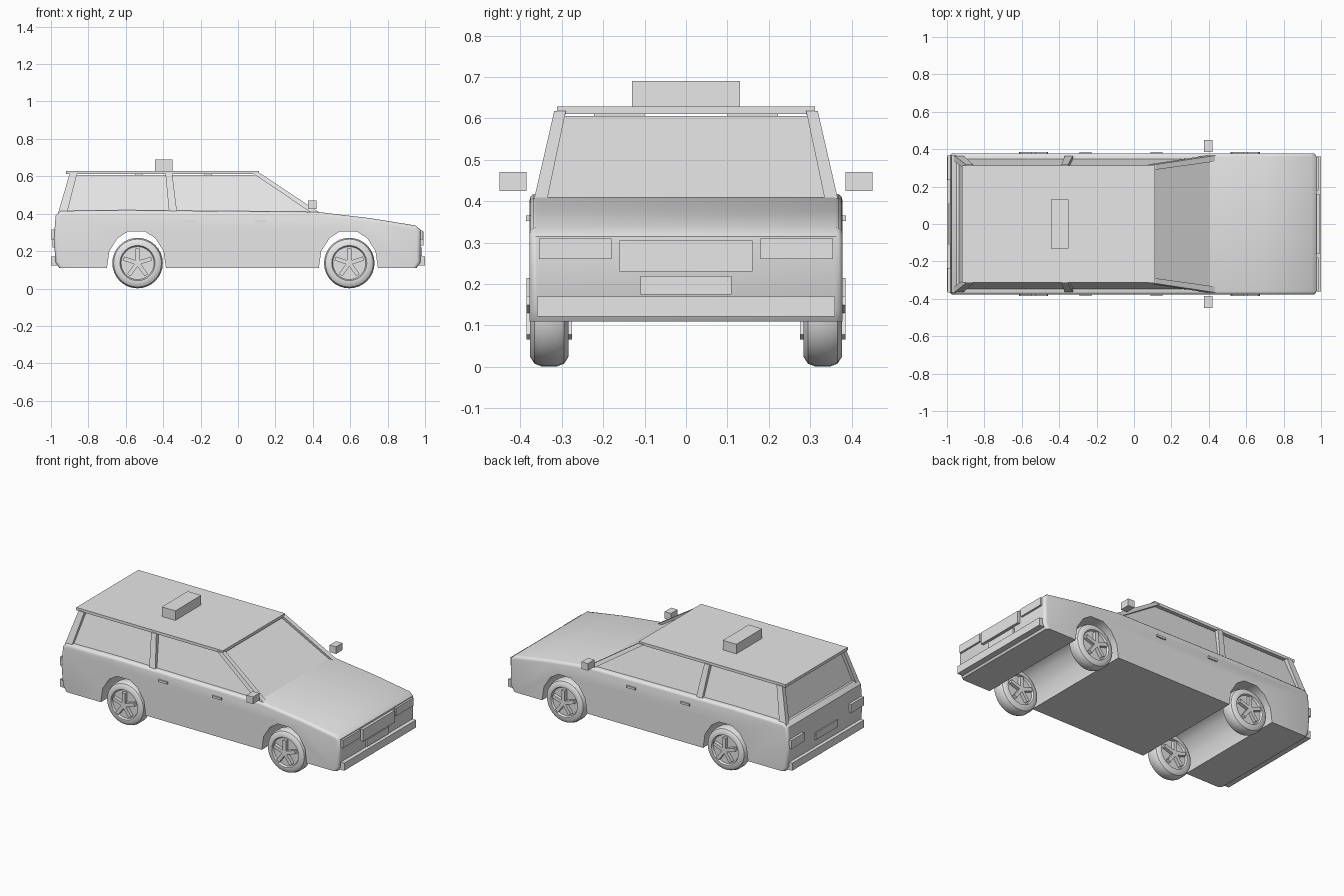
import bpy, bmesh, math
from mathutils import Matrix

cube = bpy.data.objects.get("Cube")
if cube:
    bpy.data.objects.remove(cube, do_unlink=True)

GREY = (0.8, 0.8, 0.8, 1)
paint = bpy.data.materials.new("light grey")
paint.use_nodes = True
paint.diffuse_color = GREY
paint.node_tree.nodes["Principled BSDF"].inputs["Base Color"].default_value = GREY


def finish(name, bm, smooth=False):
    bmesh.ops.recalc_face_normals(bm, faces=bm.faces)
    mesh = bpy.data.meshes.new(name)
    bm.to_mesh(mesh)
    bm.free()
    mesh.materials.append(paint)
    obj = bpy.data.objects.new(name, mesh)
    bpy.context.collection.objects.link(obj)
    if smooth:
        bpy.ops.object.select_all(action='DESELECT')
        obj.select_set(True)
        bpy.context.view_layer.objects.active = obj
        bpy.ops.object.shade_smooth_by_angle(angle=math.radians(35))
    return obj


def block(name, bottom, top):
    """Six-sided solid between two level rectangles (x0, x1, y0, y1, z)."""
    bm = bmesh.new()
    rings = []
    for x0, x1, y0, y1, z in (bottom, top):
        rings.append([bm.verts.new(p) for p in
                      ((x0, y0, z), (x1, y0, z), (x1, y1, z), (x0, y1, z))])
    low, high = rings
    bm.faces.new(low)
    bm.faces.new(high)
    for i in range(4):
        j = (i + 1) % 4
        bm.faces.new((low[i], low[j], high[j], high[i]))
    return finish(name, bm)


def box(name, x0, x1, y0, y1, z0, z1):
    return block(name, (x0, x1, y0, y1, z0), (x0, x1, y0, y1, z1))


# Lower body: side profile with wheel arches, extruded across the car
FLOOR, HALF = 0.11, 0.378
FRONT_ARCH, REAR_ARCH = 0.59, -0.543
half_arch = [(0.158, FLOOR), (0.145, 0.2), (0.1, 0.27), (0.045, 0.305)]
arch = half_arch + [(-x, z) for x, z in reversed(half_arch)]
outline = [(-0.955, FLOOR), (-0.975, 0.14), (-0.985, 0.26), (-0.975, 0.39),
           (-0.95, 0.415), (-0.6, 0.419), (0.42, 0.41), (0.7, 0.377),
           (0.95, 0.337), (0.975, 0.315), (0.975, 0.14), (0.955, FLOOR)]
profile = list(outline)
for cx in (FRONT_ARCH, REAR_ARCH):
    profile += [(cx + x, z) for x, z in arch]
bm = bmesh.new()
face = bm.faces.new([bm.verts.new((x, -HALF, z)) for x, z in profile])
ext = bmesh.ops.extrude_face_region(bm, geom=[face])
bmesh.ops.translate(bm, vec=(0, 2 * HALF, 0),
                    verts=[g for g in ext["geom"] if isinstance(g, bmesh.types.BMVert)])
bmesh.ops.recalc_face_normals(bm, faces=bm.faces)


def on_outline(v):
    return any(abs(v.co.x - x) + abs(v.co.z - z) < 1e-4 for x, z in outline)


rim_edges = [e for e in bm.edges
             if abs(e.verts[0].co.y - e.verts[1].co.y) < 1e-4
             and all(on_outline(v) for v in e.verts)]
bmesh.ops.bevel(bm, geom=rim_edges, offset=0.018, segments=3, profile=0.5,
                affect='EDGES', clamp_overlap=True)
finish("body", bm, smooth=True)

# Cabin glass and roof
block("cabin_glass", (-0.94, 0.42, -0.352, 0.352, 0.4), (-0.88, 0.1, -0.295, 0.295, 0.606))
box("roof", -0.92, 0.112, -0.312, 0.312, 0.611, 0.629)
box("roof_box", -0.445, -0.35, -0.13, 0.13, 0.629, 0.69)

# Parts repeated on both sides
for side, label in ((1, "left"), (-1, "right")):
    def span(a, b):
        return tuple(sorted((a * side, b * side)))

    low, high = span(0.336, 0.368), span(0.29, 0.318)
    block(f"windscreen_pillar_{label}", (0.4, 0.445, *low, 0.4), (0.075, 0.115, *high, 0.618))
    block(f"middle_pillar_{label}", (-0.368, -0.325, *low, 0.4), (-0.388, -0.352, *high, 0.615))
    block(f"rear_pillar_{label}", (-0.963, -0.915, *low, 0.4), (-0.9, -0.86, *high, 0.615))
    box(f"mirror_{label}", 0.375, 0.42, *span(0.385, 0.45), 0.425, 0.47)
    for x, spot in ((-0.26, "rear"), (0.12, "front")):
        box(f"{spot}_door_handle_{label}", x - 0.032, x + 0.032, *span(0.37, 0.386), 0.352, 0.366)
    for x, spot in ((-0.53, "rear"), (-0.16, "front")):
        box(f"{spot}_roof_mount_{label}", x - 0.02, x + 0.02, *span(0.1, 0.222), 0.6, 0.613)
    box(f"headlight_{label}", 0.96, 0.987, *span(0.18, 0.355), 0.26, 0.31)
    box(f"tail_light_{label}", -0.997, -0.96, *span(0.235, 0.365), 0.26, 0.315)

# Nose and tail fittings
box("grille", 0.96, 0.992, -0.16, 0.16, 0.23, 0.305)
box("front_plate", 0.96, 0.985, -0.11, 0.11, 0.175, 0.22)
box("rear_plate", -0.992, -0.96, -0.11, 0.11, 0.22, 0.265)
box("front_bumper", 0.95, 1.0, -0.36, 0.36, 0.122, 0.17)
box("rear_bumper", -1.0, -0.95, -0.36, 0.36, 0.122, 0.17)

# Wheels: lathed tyre with a shallow dish and five spokes
section = [(0.0, 0.034), (0.088, 0.034), (0.094, 0.046), (0.112, 0.046),
           (0.128, 0.036), (0.135, 0.018)]
section += [(r, -y) for r, y in reversed(section)]


def wheel(name, x, y):
    centre = Matrix.Translation((x, y, 0.136))
    bm = bmesh.new()
    verts = [bm.verts.new((r, w, 0)) for r, w in section]
    edges = [bm.edges.new(pair) for pair in zip(verts, verts[1:])]
    bmesh.ops.spin(bm, geom=verts + edges, cent=(0, 0, 0), axis=(0, 1, 0),
                   angle=math.tau, steps=32)
    bmesh.ops.remove_doubles(bm, verts=bm.verts, dist=0.0005)
    bm.transform(centre)
    finish(f"{name}_wheel", bm, smooth=True)
    bm = bmesh.new()
    for i in range(5):
        turn = Matrix.Rotation(math.tau * i / 5, 4, 'Y')
        shape = Matrix.Translation((0, 0, 0.039)) @ Matrix.Diagonal((0.022, 0.11, 0.08, 1))
        bmesh.ops.create_cube(bm, size=1, matrix=centre @ turn @ shape)
    finish(f"{name}_spokes", bm)


for x, end in ((0.595, "front"), (-0.537, "rear")):
    for y, label in ((0.33, "left"), (-0.33, "right")):
        wheel(f"{end}_{label}", x, y)
